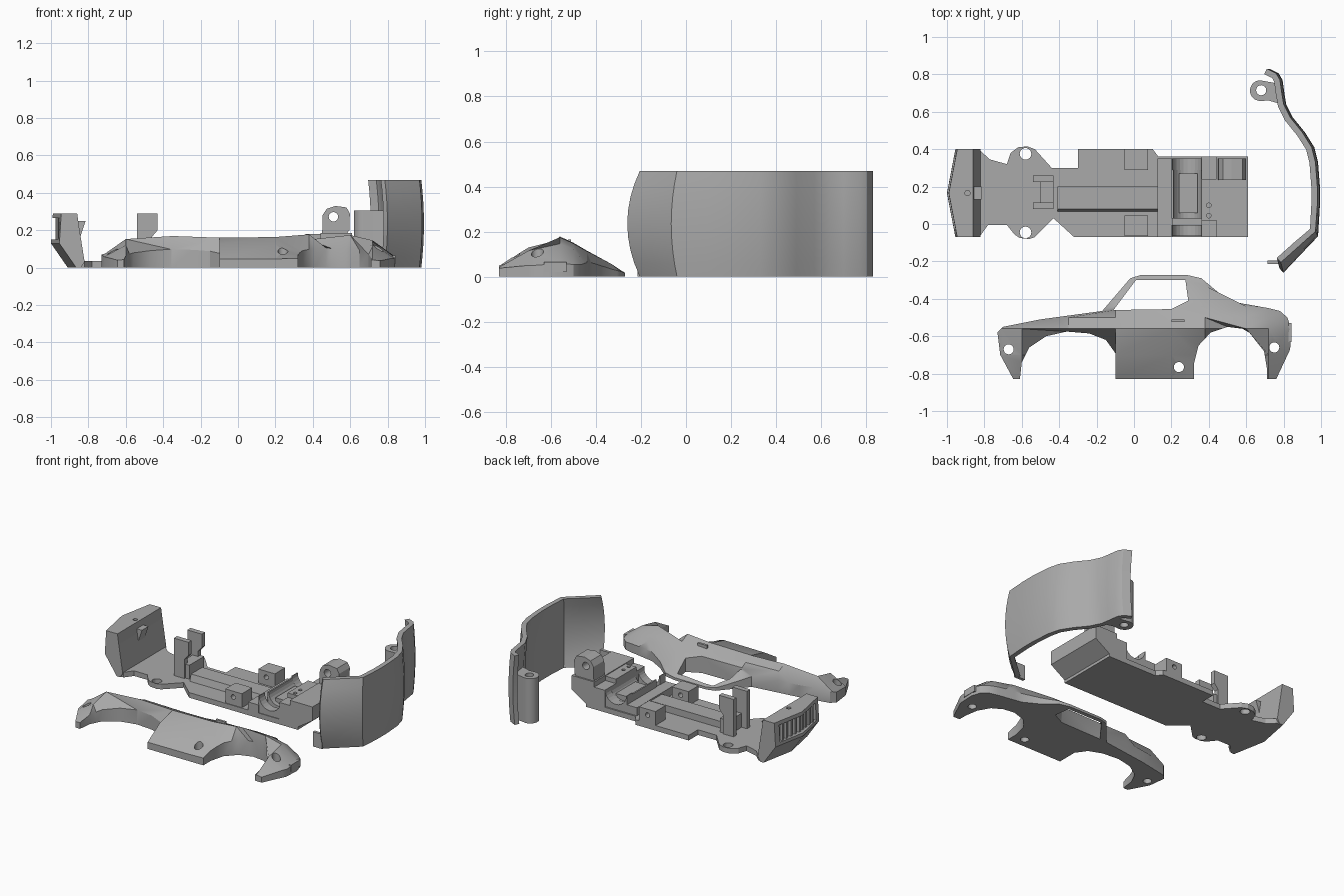
import bpy, bmesh, math
from mathutils import Vector

cube = bpy.data.objects.get("Cube")
if cube:
    bpy.data.objects.remove(cube)

grey = bpy.data.materials.new("plain_grey")
grey.use_nodes = True
COLOR = (0.4, 0.4, 0.4, 1)
grey.diffuse_color = COLOR
grey.node_tree.nodes["Principled BSDF"].inputs["Base Color"].default_value = COLOR


def finish(name, bm, smooth=False):
    bmesh.ops.recalc_face_normals(bm, faces=bm.faces)
    mesh = bpy.data.meshes.new(name)
    bm.to_mesh(mesh)
    bm.free()
    obj = bpy.data.objects.new(name, mesh)
    bpy.context.collection.objects.link(obj)
    mesh.materials.append(grey)
    if smooth:
        shade(obj)
    return obj


def activate(obj):
    bpy.ops.object.select_all(action='DESELECT')
    obj.select_set(True)
    bpy.context.view_layer.objects.active = obj


def shade(obj):
    activate(obj)
    bpy.ops.object.shade_smooth_by_angle(angle=math.radians(30))


def prism(name, pts, lo, hi, axis="z"):
    """Extrude a flat profile between lo and hi along an axis."""
    place = {"z": lambda a, b, c: (a, b, c), "y": lambda a, b, c: (a, c, b),
             "x": lambda a, b, c: (c, a, b)}[axis]
    bm = bmesh.new()
    face = bm.faces.new([bm.verts.new(place(a, b, lo)) for a, b in pts])
    new = bmesh.ops.extrude_face_region(bm, geom=[face], use_keep_orig=True)["geom"]
    shift = Vector(place(0, 0, hi - lo))
    bmesh.ops.translate(bm, verts=[g for g in new if isinstance(g, bmesh.types.BMVert)], vec=shift)
    return finish(name, bm)


def box(name, x0, x1, y0, y1, z0, z1):
    return prism(name, [(x0, y0), (x1, y0), (x1, y1), (x0, y1)], z0, z1)


def disc(a, b, r, n=24):
    return [(a + r * math.cos(math.tau * i / n), b + r * math.sin(math.tau * i / n)) for i in range(n)]


def cut(obj, cutter):
    mod = obj.modifiers.new("cut", 'BOOLEAN')
    mod.operation = 'DIFFERENCE'
    mod.solver = 'EXACT'
    mod.object = cutter
    cutter.hide_render = True
    activate(obj)
    bpy.ops.object.modifier_apply(modifier=mod.name)
    bpy.data.objects.remove(cutter)


def hole(obj, a, b, r, lo=-1, hi=1, axis="z"):
    cut(obj, prism("cutter", disc(a, b, r), lo, hi, axis))


def lerp(table, t):
    for (a, u), (b, v) in zip(table, table[1:]):
        if t <= b:
            return u + (v - u) * max(0, (t - a) / (b - a))
    return table[-1][1]


# Car side panel lying on its flat back
OUTLINE = [(-.645, -.83), (-.715, -.7), (-.73, -.58), (-.70, -.55), (-.5, -.51), (-.17, -.465),
           (-.02, -.29), (.04, -.272), (.28, -.272), (.36, -.29), (.45, -.365), (.55, -.42),
           (.72, -.45), (.78, -.465), (.82, -.5), (.84, -.56), (.835, -.67), (.76, -.83), (.71, -.83),
           (.71, -.77), (.695, -.68), (.65, -.6), (.58, -.56), (.5, -.55), (.41, -.58), (.345, -.65),
           (.32, -.75), (.32, -.83), (-.10, -.83), (-.10, -.69), (-.15, -.62), (-.24, -.585),
           (-.36, -.575), (-.47, -.6), (-.56, -.66), (-.6, -.74), (-.61, -.83)]
ACROSS = [(-.83, .085), (-.7, .14), (-.56, .178), (-.5, .15), (-.44, .115), (-.33, .055), (-.27, .03)]
ALONG = [(-.73, .68), (-.6, .86), (-.35, .95), (-.1, .9), (.2, .92), (.38, 1), (.6, .98), (.72, .82), (.84, .55)]
bm = bmesh.new()
base = bm.faces.new([bm.verts.new((x, y, 0)) for x, y in OUTLINE])
base.normal_update()
bmesh.ops.inset_region(bm, faces=[base], thickness=.014, use_even_offset=True)
for axis, table in ((0, ALONG), (1, ACROSS)):
    for t, _ in table[1:-1]:
        co = Vector((0, 0, 0))
        co[axis] = t
        no = Vector((0, 0, 0))
        no[axis] = 1
        bmesh.ops.bisect_plane(bm, geom=bm.verts[:] + bm.edges[:] + bm.faces[:], plane_co=co, plane_no=no)
rim = {v for e in bm.edges if e.is_boundary for v in e.verts}
for v in bm.verts:
    v.co.z = lerp(ACROSS, v.co.y) * lerp(ALONG, v.co.x) * (.6 if v in rim else 1)
new = bmesh.ops.extrude_face_region(bm, geom=bm.faces[:], use_keep_orig=True)["geom"]
for g in new:
    if isinstance(g, bmesh.types.BMVert):
        g.co.z = 0
side = finish("car_side", bm)
cut(side, prism("cutter", [(-.11, -.46), (.01, -.3), (.275, -.3), (.29, -.41), (.2, -.455)], -1, 1))
for x, y in ((-.67, -.67), (.24, -.765), (.75, -.66)):
    hole(side, x, y, .027)
shade(side)
# Tail lamp strip and door handle
box("tail_trim", .825, .842, -.63, -.53, .02, .065)
box("door_handle", .2, .27, -.525, -.51, .1, .165)

# Curved roof and rear panel standing on edge
PATH = [(.71, .83), (.76, .805), (.78, .77), (.79, .7), (.8, .64), (.835, .57), (.9, .49), (.95, .41),
        (.97, .33), (.98, .2), (.98, .1), (.97, -.04), (.88, -.12), (.785, -.205)]
bm = bmesh.new()
rings = []
LEVELS = 9
for k in range(LEVELS):
    t = k / (LEVELS - 1)
    bulge = 1 - (2 * t - 1) ** 2
    outer, inner = [], []
    for i, (x, y) in enumerate(PATH):
        a, b = PATH[max(i - 1, 0)], PATH[min(i + 1, len(PATH) - 1)]
        n = Vector((-(b[1] - a[1]), b[0] - a[0])).normalized()
        px = x + .014 * bulge
        py = y - .055 * bulge * max(0, (.1 - y) / .3)
        outer.append(bm.verts.new((px, py, t * .47)))
        inner.append(bm.verts.new((px - n.x * .032, py - n.y * .032, t * .47)))
    rings.append(outer + inner[::-1])
for low, high in zip(rings, rings[1:]):
    for i in range(len(low)):
        j = (i + 1) % len(low)
        bm.faces.new((low[i], low[j], high[j], high[i]))
for ring in (rings[0], rings[-1]):
    m = len(ring)
    for i in range(m // 2 - 1):
        bm.faces.new((ring[i], ring[i + 1], ring[m - 2 - i], ring[m - 1 - i]))
finish("roof_panel", bm, True)
arc = [(.675 + .055 * math.cos(a), .713 + .055 * math.sin(a))
       for a in [math.pi * (.5 + i / 14) for i in range(15)]]
column = prism("screw_column", arc + [(.72, .66), (.79, .64), (.775, .75), (.72, .76)], 0, .305)
hole(column, .68, .715, .027)
shade(column)
box("panel_tab", .715, .785, -.215, -.195, 0, .1)

# Chassis floor with screw lugs
FLOOR = [(-.86, -.065), (-.82, -.06), (-.78, -.005), (-.68, -.005), (-.64, -.055), (-.61, -.075), (-.56, -.08),
         (-.53, -.07), (-.43, .03), (-.32, -.07), (.5, -.07), (.5, .36), (.13, .36), (.1, .4), (-.3, .4), (-.3, .3),
         (-.44, .3), (-.53, .4), (-.57, .415), (-.62, .41), (-.66, .38), (-.68, .32), (-.77, .345), (-.82, .39),
         (-.86, .395)]
floor = prism("chassis_floor", FLOOR, 0, .035)
for y in (-.045, .375):
    hole(floor, -.58, y, .031)

# Nose block with recessed grille
bm = bmesh.new()
nose = prism("nose_block", [(-1, .13), (-.99, .29), (-.86, .29), (-.85, .22), (-.82, .03), (-.84, 0), (-.91, 0)],
             -.07, .4, "y")
bm.from_mesh(nose.data)
bmesh.ops.bisect_plane(bm, geom=bm.verts[:] + bm.edges[:] + bm.faces[:], plane_co=(0, .165, 0), plane_no=(0, 1, 0))
for v in bm.verts:
    if v.co.x < -.89:
        v.co.x += .045 * abs(v.co.y - .165) / .235
bm.to_mesh(nose.data)
bm.free()
cut(nose, box("cutter", -1.1, -.94, -.03, .36, .15, .265))
hole(nose, -.89, .165, .014, .2, .4)
for i in range(9):
    y = .005 + i * .04
    box("grille_bar", -.975 + .02 * abs(y - .165) / .2, -.93, y - .008, y + .008, .145, .27)
prism("nose_rib", [(-.86, .25), (-.815, .25), (-.845, .16), (-.86, .16)], .13, .2, "y")

# Spine and upright slotted bracket
prism("spine", [(.065, .03), (.08, .08), (.2, .08), (.2, .03)], -.41, .14, "x")
for y in (.08, .225):
    prism("bracket_post", [(-.54, .29), (-.43, .29), (-.43, .2), (-.46, .165), (-.46, .02), (-.54, .02)],
          y, y + .035, "y")
box("bracket_wall", -.5, -.43, .09, .25, .02, .13)

# Side mounting lugs
for y in (-.065, .29):
    lug = box("mount_lug", -.05, .075, y, y + .11, .03, .13)
    hole(lug, .01, .09, .016, axis="y")

# Rear axle cradle
box("cradle_wall", .125, .205, -.07, .35, .03, .09)
cradle = box("axle_cradle", .2, .38, .03, .29, .03, .14)
hole(cradle, .285, .14, .075, axis="y")
for y in (-.065, .29):
    rail = box("cradle_rail", .2, .38, y, y + .06, .03, .15)
    hole(rail, .285, .15, .08, axis="y")
box("axle_core", .24, .34, .06, .27, .05, .1)

# Rear housing with bearing ring
REAR = [(.36, 0), (.47, 0), (.61, .09), (.61, .185), (.44, .185), (.44, .15), (.36, .15)]
prism("rear_housing", REAR, -.07, .36, "y")
step = box("housing_step", .36, .445, .02, .24, .1, .18)
for y in (.015, .07):
    hole(step, .4, y + .03, .012, .15, .3)
ring = prism("bearing_ring", [(.45, .18), (.452, .28), (.475, .315), (.52, .33), (.58, .322), (.598, .29),
                              (.595, .2), (.58, .18)], .235, .35, "y")
hole(ring, .51, .272, .025, axis="y")
